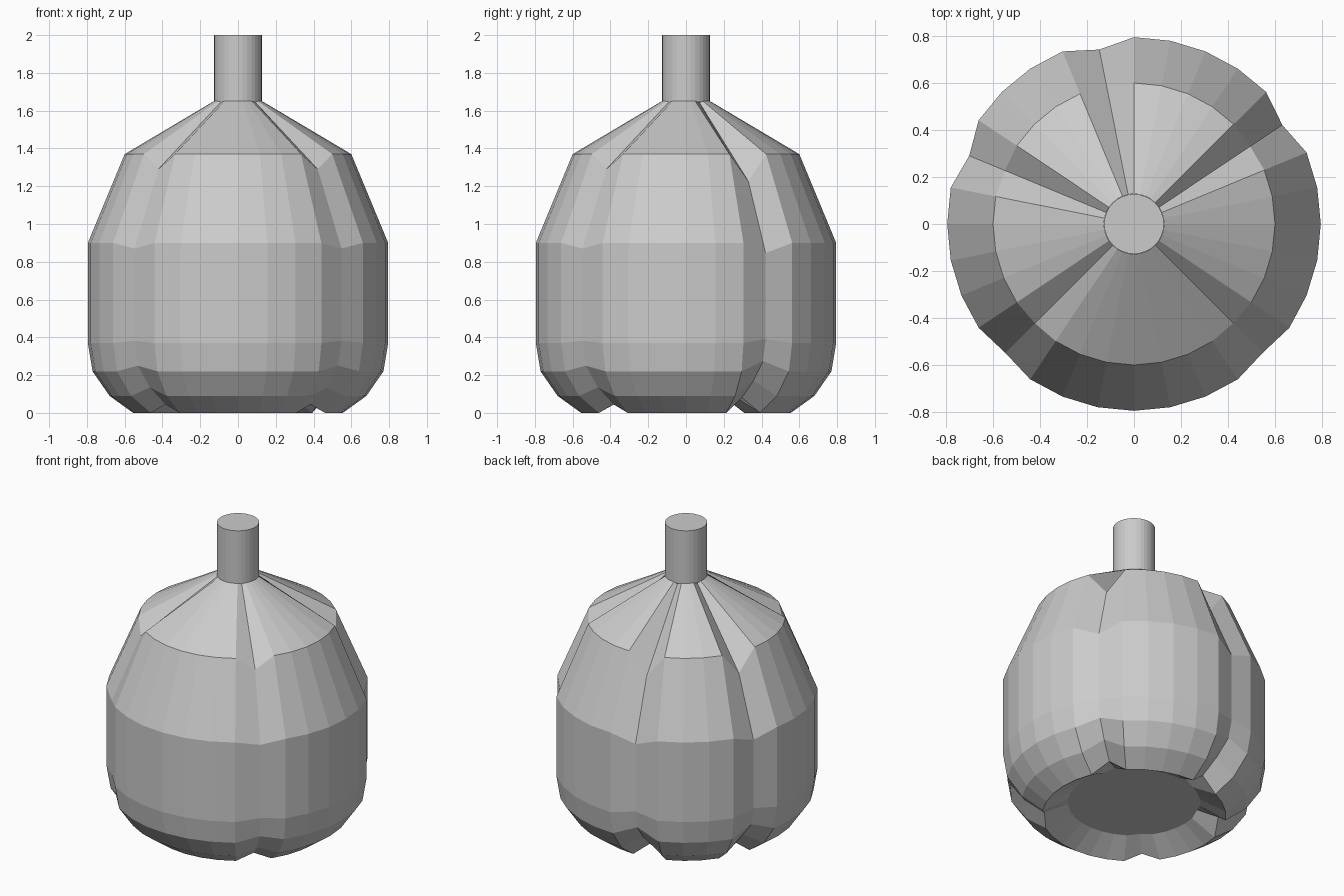
import bpy, bmesh
from math import sin, cos, pi

if "Cube" in bpy.data.objects:
    bpy.data.objects.remove(bpy.data.objects["Cube"])

N = 32
# (radius, height, groove inward shift, groove vertical shift)
PROFILE = [
    (0.40, 0.09, 0.00, 0.01),
    (0.555, 0.00, 0.012, 0.045),
    (0.68, 0.09, 0.02, 0.045),
    (0.77, 0.22, 0.02, 0.03),
    (0.795, 0.37, 0.02, 0.012),
    (0.795, 0.90, 0.02, -0.03),
    (0.60, 1.37, 0.003, -0.08),
    (0.128, 1.65, 0.0, -0.004),
]
# groove position (segment index) -> depth
GROOVES = {3: 1.8, 9: 1.9, 14: 1.8, 20: 1.0, 28: 1.0}


def lathe(name, profile, grooves, cap_bottom, cap_top):
    bm = bmesh.new()
    rings = []
    for r, z, dr, dz in profile:
        ring = []
        for k in range(N):
            d = grooves.get(k, 0)
            a = 2 * pi * k / N
            rr = r - dr * d
            ring.append(bm.verts.new((rr * cos(a), rr * sin(a), z + dz * d)))
        rings.append(ring)
    for lo, hi in zip(rings, rings[1:]):
        for k in range(N):
            j = (k + 1) % N
            bm.faces.new((lo[k], lo[j], hi[j], hi[k]))
    if cap_bottom:
        bm.faces.new(rings[0][::-1])
    if cap_top:
        bm.faces.new(rings[-1])
    mesh = bpy.data.meshes.new(name)
    bm.to_mesh(mesh)
    bm.free()
    ob = bpy.data.objects.new(name, mesh)
    bpy.context.collection.objects.link(ob)
    return ob


# Grooved body with a recessed base
lathe("body", PROFILE, GROOVES, True, False)

# Stem
lathe("stem", [(0.127, 1.645, 0, 0), (0.127, 2.0, 0, 0)], {}, False, True)
